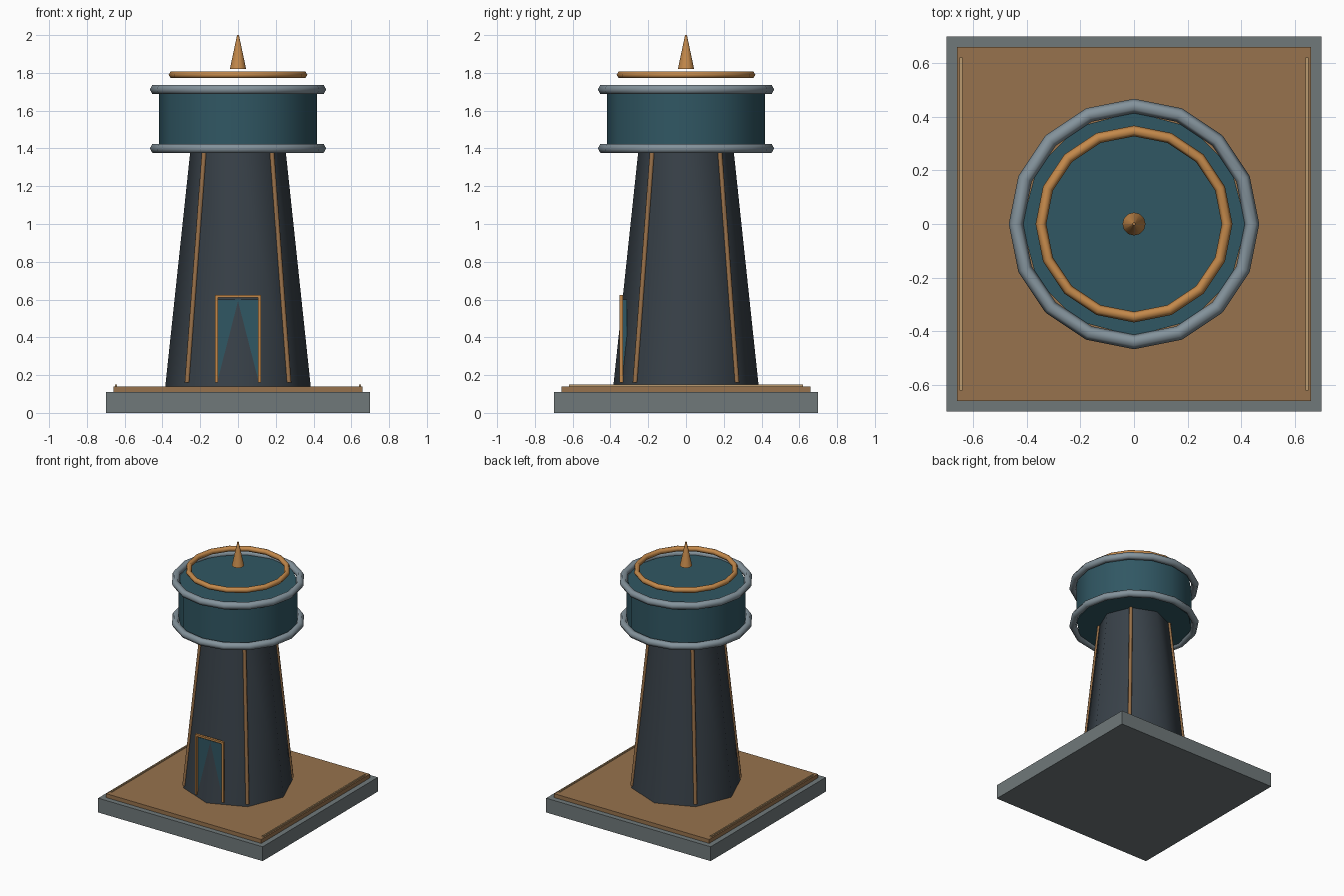
import bpy, math
from mathutils import Vector

if "Cube" in bpy.data.objects:
    bpy.data.objects.remove(bpy.data.objects["Cube"])


def material(name, rgb):
    m = bpy.data.materials.new(name)
    m.diffuse_color = (*rgb, 1)
    m.use_nodes = True
    m.node_tree.nodes["Principled BSDF"].inputs["Base Color"].default_value = m.diffuse_color
    return m


STONE = material("stone", (0.16, 0.19, 0.195))
DECK = material("deck_brown", (0.31, 0.17, 0.075))
SLATE = material("slate", (0.04, 0.053, 0.066))
TEAL = material("teal", (0.03, 0.095, 0.125))
STEEL = material("steel", (0.23, 0.29, 0.33))
COPPER = material("copper", (0.55, 0.25, 0.07))
RIB = material("rib_brown", (0.31, 0.16, 0.065))
PALE = material("pale_trim", (0.5, 0.33, 0.16))


def finish(name, mat, smooth=True):
    o = bpy.context.object
    o.name = name
    o.data.materials.append(mat)
    if smooth:
        bpy.ops.object.shade_smooth_by_angle(angle=math.radians(65))
    return o


def box(name, x, y, z, mat):
    """Box from (min, max) pairs on each axis."""
    bpy.ops.mesh.primitive_cube_add(size=1, location=[sum(p) / 2 for p in (x, y, z)])
    bpy.context.object.scale = [p[1] - p[0] for p in (x, y, z)]
    bpy.ops.object.transform_apply(location=False, rotation=False, scale=True)
    return finish(name, mat, False)


def cone(name, r1, r2, z1, z2, sides, mat):
    bpy.ops.mesh.primitive_cone_add(vertices=sides, radius1=r1, radius2=r2,
                                    depth=z2 - z1, location=(0, 0, (z1 + z2) / 2))
    return finish(name, mat)


def ring(name, major, minor, z, mat):
    bpy.ops.mesh.primitive_torus_add(major_segments=16, minor_segments=6,
                                     major_radius=major, minor_radius=minor,
                                     location=(0, 0, z))
    return finish(name, mat)


def rod(name, a, b, r, mat):
    a, b = Vector(a), Vector(b)
    d = b - a
    bpy.ops.mesh.primitive_cylinder_add(vertices=8, radius=r, depth=d.length,
                                        location=(a + b) / 2,
                                        rotation=d.to_track_quat('Z', 'Y').to_euler())
    return finish(name, mat)


# Stepped square base
box("base_slab", (-.70, .70), (-.70, .70), (0, .11), STONE)
box("base_deck", (-.66, .66), (-.66, .66), (.11, .14), DECK)
for s, side in ((-1, "left"), (1, "right")):
    box("deck_trim_" + side, (s * .645 - .005, s * .645 + .005), (-.62, .62), (.14, .15), PALE)

# Octagonal tapered tower with four corner ribs
cone("tower", .385, .251, .14, 1.40, 8, SLATE)
for i in range(4):
    a = math.radians(45 + 90 * i)
    c, s = math.cos(a), math.sin(a)
    rod(f"tower_rib_{i + 1}", (.381 * c, .381 * s, .16), (.252 * c, .252 * s, 1.39), .013, RIB)

# Door and frame, partly sunk into the tower edge
box("door", (-.105, .105), (-.337, -.312), (.16, .60), TEAL)
for s, side in ((-1, "left"), (1, "right")):
    box("door_post_" + side, (s * .114 - .007, s * .114 + .007), (-.352, -.334), (.16, .62), COPPER)
box("door_lintel", (-.121, .121), (-.352, -.334), (.61, .625), COPPER)

# Head drum with rings
cone("head_drum", .418, .418, 1.39, 1.71, 12, TEAL)
ring("lower_ring", .44, .027, 1.40, STEEL)
ring("upper_ring", .44, .027, 1.712, STEEL)

# Floating crown ring and spire
ring("crown_ring", .347, .02, 1.79, COPPER)
cone("spire", .043, .005, 1.82, 2.0, 12, COPPER)
